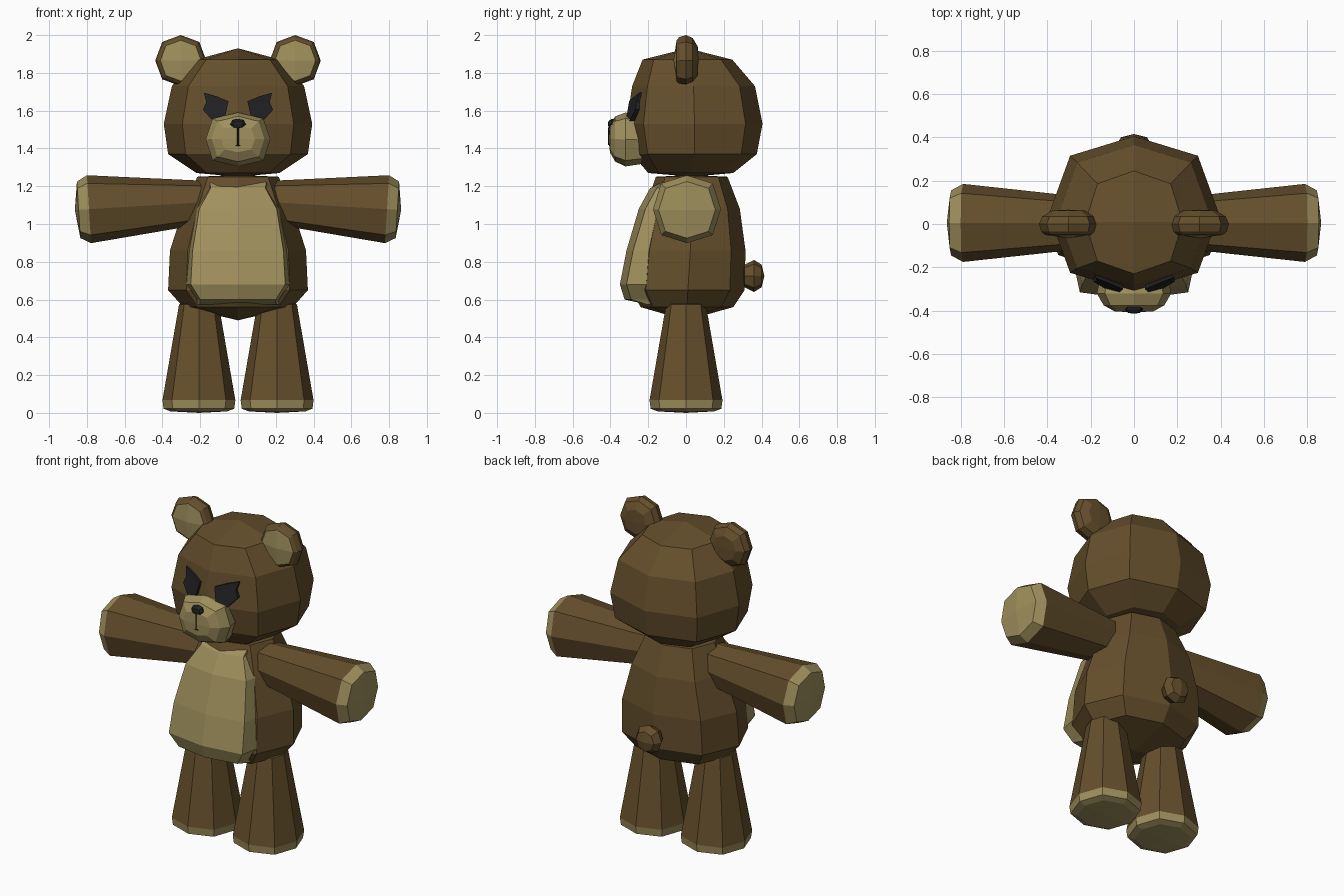
import bpy, bmesh, math
from mathutils import Matrix, Vector

if "Cube" in bpy.data.objects:
    bpy.data.objects.remove(bpy.data.objects["Cube"])


def material(name, rgb):
    m = bpy.data.materials.new(name)
    m.diffuse_color = (*rgb, 1)
    m.use_nodes = True
    m.node_tree.nodes["Principled BSDF"].inputs["Base Color"].default_value = m.diffuse_color
    return m


BROWN = material("brown_fur", (0.13, 0.078, 0.025))
CREAM = material("cream_fur", (0.35, 0.28, 0.11))
BLACK = material("black", (0.015, 0.015, 0.017))

T = Matrix.Translation
FORWARD = Matrix.Rotation(math.radians(90), 4, 'X')   # local z -> -y, local y -> z


def finish(name, bm, mats, mirror=False):
    bmesh.ops.recalc_face_normals(bm, faces=bm.faces)
    me = bpy.data.meshes.new(name)
    bm.to_mesh(me)
    bm.free()
    for m in mats:
        me.materials.append(m)
    ob = bpy.data.objects.new(name, me)
    bpy.context.collection.objects.link(ob)
    if mirror:
        ob.modifiers.new("mirror", 'MIRROR').use_mirror_merge = False
    return ob


def loft(name, rings, low, high, mats, k=0.73, matrix=Matrix(), pad_from=99, mirror=False):
    """Eight-sided loft; ring = (height, x radius, y min, y max), closed by low/high tips."""
    bm = bmesh.new()
    loops = []
    for h, rx, y0, y1 in rings:
        cy, ry = (y0 + y1) / 2, (y1 - y0) / 2
        loop = []
        for i in range(8):
            c, s = round(math.cos(i * math.pi / 4), 4), round(math.sin(i * math.pi / 4), 4)
            if i % 2:
                c, s = math.copysign(k, c), math.copysign(k, s)
            loop.append(bm.verts.new((rx * c, cy + ry * s, h)))
        loops.append(loop)
    for b, (lo, hi) in enumerate(zip(loops, loops[1:])):
        for i in range(8):
            j = (i + 1) % 8
            f = bm.faces.new((lo[i], lo[j], hi[j], hi[i]))
            f.material_index = int(b >= pad_from)
    # each cap is four quads meeting at the tip
    for loop, (y, h), idx in ((loops[0], low, 0), (loops[-1], high, int(pad_from < 99))):
        tip = bm.verts.new((0, y, h))
        for i in range(0, 8, 2):
            f = bm.faces.new((tip, loop[i], loop[i + 1], loop[(i + 2) % 8]))
            f.material_index = idx
    bm.transform(matrix)
    return finish(name, bm, mats, mirror)


def round_rings(*pairs):
    return [(h, r, -r, r) for h, r in pairs]


# Head
loft("head", [(1.27, 0.22, -0.2, 0.25), (1.37, 0.37, -0.285, 0.375),
              (1.53, 0.393, -0.315, 0.405), (1.73, 0.35, -0.285, 0.365),
              (1.87, 0.225, -0.23, 0.245)],
     (0.03, 1.25), (0.01, 1.93), [BROWN], k=0.75)

# Body
loft("body", [(0.56, 0.29, -0.24, 0.25), (0.65, 0.37, -0.29, 0.31),
              (0.86, 0.36, -0.27, 0.315), (1.08, 0.29, -0.215, 0.285),
              (1.25, 0.215, -0.16, 0.22)],
     (0, 0.49), (0.03, 1.26), [BROWN], k=0.74)

# Belly panel: rows of (z, half width, front y), edges sunk into the body
bm = bmesh.new()
grid = []
for z, w, y, rim in ((0.575, 0.20, -0.21, 1), (0.60, 0.20, -0.325, 0), (0.68, 0.25, -0.35, 0),
                     (0.86, 0.24, -0.315, 0), (1.08, 0.205, -0.25, 0), (1.19, 0.145, -0.19, 0),
                     (1.225, 0.15, -0.12, 1)):
    d = 0.0 if rim else 0.035
    back = 0.02 if rim else 0.14
    grid.append([bm.verts.new((s * w, y + dy, z)) for s, dy in
                 ((-1.09, back), (-1, d), (0, 0), (1, d), (1.09, back))])
for lo, hi in zip(grid, grid[1:]):
    for i in range(4):
        bm.faces.new((lo[i], lo[i + 1], hi[i + 1], hi[i]))
finish("belly_panel", bm, [CREAM])

# Arms with cream paw ends
loft("arms", round_rings((0, 0.115), (0.60, 0.18), (0.655, 0.15)),
     (0, 0), (0, 0.675), [BROWN, CREAM], k=0.76, pad_from=1, mirror=True,
     matrix=T((0.19, 0.005, 1.115)) @ Matrix.Rotation(math.radians(93.5), 4, 'Y'))

# Legs with cream soles (lofted downwards)
loft("legs", round_rings((-0.575, 0.105), (-0.067, 0.193), (-0.022, 0.187), (-0.008, 0.15)),
     (0, -0.59), (0, 0), [BROWN, CREAM], k=0.74, pad_from=1, mirror=True,
     matrix=T((0.207, 0, 0)) @ Matrix.Rotation(math.pi, 4, 'X'))

# Ears with cream inner faces
loft("ears", round_rings((-0.062, 0.075), (-0.035, 0.12), (0, 0.135), (0.035, 0.125), (0.05, 0.108)),
     (0, -0.066), (0, 0.066), [BROWN, CREAM], k=0.73, pad_from=4, mirror=True,
     matrix=T((0.303, 0, 1.865)) @ FORWARD)

# Muzzle and nose
loft("muzzle", [(0.22, 0.15, 1.32, 1.57), (0.32, 0.172, 1.305, 1.59),
                (0.375, 0.14, 1.33, 1.57), (0.403, 0.09, 1.38, 1.52)],
     (1.44, 0.22), (1.45, 0.408), [CREAM], k=0.78, matrix=FORWARD)
loft("nose", [(0.36, 0.04, 1.505, 1.56), (0.395, 0.042, 1.503, 1.556), (0.41, 0.028, 1.51, 1.545)],
     (1.53, 0.36), (1.53, 0.414), [BLACK], matrix=FORWARD)

# Eyes: slanted angry plates lying on the face
bm = bmesh.new()
outline = [(0.05, 1.65), (0.11, 1.675), (0.18, 1.695), (0.168, 1.645), (0.186, 1.605),
           (0.132, 1.545), (0.07, 1.56), (0.06, 1.605)]
face = bm.faces.new([bm.verts.new((x, -0.325 + 0.33 * (x - 0.05) + 0.24 * (z - 1.55), z))
                     for x, z in outline])
ext = bmesh.ops.extrude_face_region(bm, geom=[face], use_keep_orig=True)
moved = [v for v in ext["geom"] if isinstance(v, bmesh.types.BMVert)]
bmesh.ops.translate(bm, verts=moved, vec=Vector((0, 0.04, 0)))
finish("eyes", bm, [BLACK], mirror=True)

# Mouth: a stem and a downturned arc
cu = bpy.data.curves.new("mouth", 'CURVE')
cu.dimensions = '3D'
cu.bevel_depth = 0.004
cu.bevel_resolution = 0
arc = [(0.05 * math.sin(a), -0.406 + 0.012 * abs(math.sin(a)), 1.385 + 0.033 * math.cos(a))
       for a in [math.radians(d) for d in (-80, -45, 0, 45, 80)]]
for pts in ([(0, -0.408, 1.51), (0, -0.408, 1.418)], arc):
    sp = cu.splines.new('POLY')
    sp.points.add(len(pts) - 1)
    for p, co in zip(sp.points, pts):
        p.co = (*co, 1)
cu.materials.append(BLACK)
bpy.context.collection.objects.link(bpy.data.objects.new("mouth", cu))

# Tail
loft("tail", round_rings((-0.05, 0.06), (0.0, 0.085), (0.04, 0.06)),
     (0, -0.06), (0, 0.055), [BROWN],
     matrix=T((0, 0.36, 0.725)) @ Matrix.Rotation(math.radians(-90), 4, 'X'))
